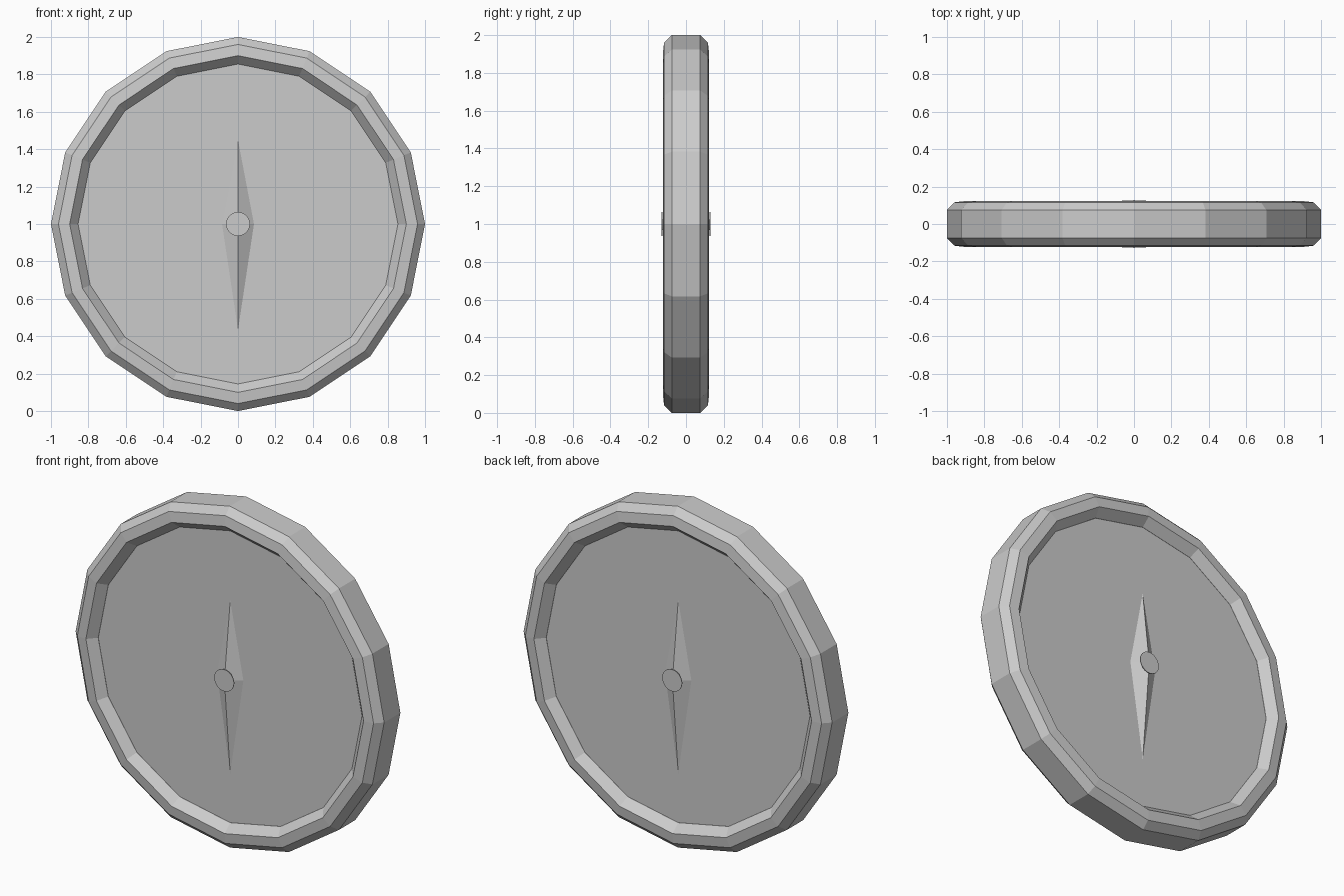
import bpy, bmesh, math

if "Cube" in bpy.data.objects:
    bpy.data.objects.remove(bpy.data.objects["Cube"])

grey = bpy.data.materials.new("light grey")
grey.diffuse_color = (0.6, 0.6, 0.6, 1)
grey.use_nodes = True
grey.node_tree.nodes["Principled BSDF"].inputs["Base Color"].default_value = grey.diffuse_color
CZ = 1.0       # height of the disc centre
SIDES = 16


def make(name, bm):
    bmesh.ops.recalc_face_normals(bm, faces=bm.faces)
    me = bpy.data.meshes.new(name)
    bm.to_mesh(me)
    bm.free()
    me.materials.append(grey)
    ob = bpy.data.objects.new(name, me)
    bpy.context.collection.objects.link(ob)
    return ob


def ring(bm, r, y, n):
    return [bm.verts.new((r * math.cos(2 * math.pi * i / n), y,
                          CZ + r * math.sin(2 * math.pi * i / n))) for i in range(n)]


def bridge(bm, a, b):
    n = len(a)
    for i in range(n):
        j = (i + 1) % n
        bm.faces.new((a[i], a[j], b[j], b[i]))


# Rim: chamfered profile swept round, same on front and back
half = [(0.855, 0.073), (0.90, 0.123), (0.96, 0.116), (1.0, 0.075)]
profile = [(r, -y) for r, y in half] + [(r, y) for r, y in reversed(half)]
bm = bmesh.new()
rings = [ring(bm, r, y, SIDES) for r, y in profile]
for k in range(len(rings)):
    bridge(bm, rings[k], rings[(k + 1) % len(rings)])
make("rim", bm)

# Flat panel filling the rim
bm = bmesh.new()
a, b = ring(bm, 0.855, -0.072, SIDES), ring(bm, 0.855, 0.072, SIDES)
bridge(bm, a, b)
bm.faces.new(a)
bm.faces.new(b)
make("panel", bm)

for side, s in (("front", -1), ("back", 1)):
    # Needle: four-sided pyramid with a long upper and lower point
    bm = bmesh.new()
    base = [bm.verts.new((x, s * 0.071, CZ + z))
            for x, z in ((0, 0.457), (0.087, 0), (0, -0.578), (-0.087, 0))]
    peak = bm.verts.new((0, s * 0.126, CZ))
    for i in range(4):
        bm.faces.new((base[i], base[(i + 1) % 4], peak))
    bm.faces.new(base)
    make(side + "_needle", bm)

    # Thin round cap on the needle
    bm = bmesh.new()
    a, b = ring(bm, 0.064, s * 0.125, 24), ring(bm, 0.064, s * 0.129, 24)
    bridge(bm, a, b)
    bm.faces.new(a)
    bm.faces.new(b)
    make(side + "_cap", bm)
